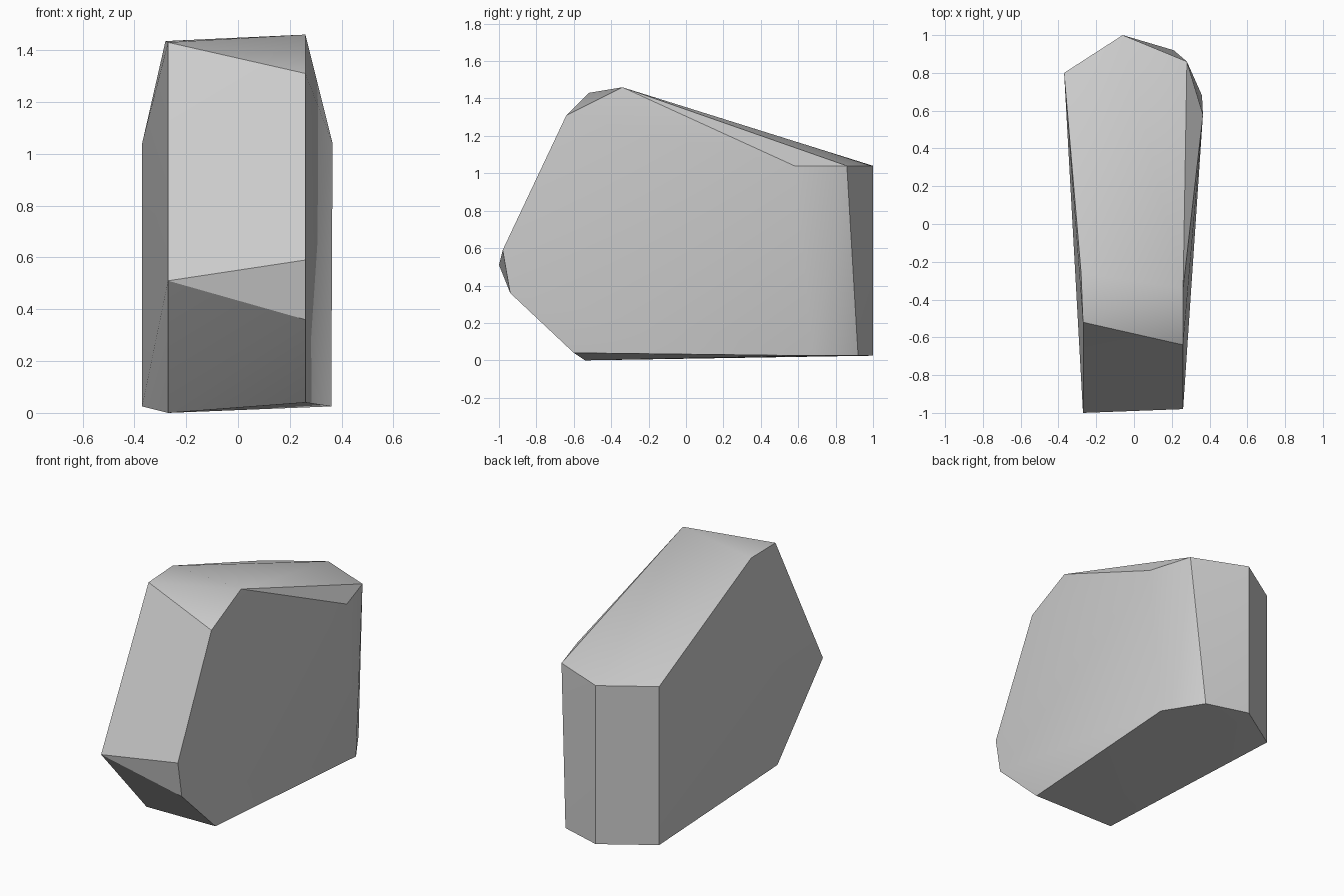
import bpy
import bmesh
import math

cube = bpy.data.objects.get("Cube")
if cube:
    bpy.data.objects.remove(cube, do_unlink=True)

# Plain stone material
stone = bpy.data.materials.new("stone_grey")
stone.use_nodes = True
grey = (0.6, 0.6, 0.6, 1.0)
stone.diffuse_color = grey
bsdf = next(n for n in stone.node_tree.nodes if n.type == "BSDF_PRINCIPLED")
bsdf.inputs["Base Color"].default_value = grey
bsdf.inputs["Roughness"].default_value = 0.9


def flank(x, outline):
    """Corners of one side of the slab, from (y, z) pairs."""
    return [(x, y, z) for y, z in outline]


def rim(z, outline):
    """Corners of the upright back end at one height, from (x, y) pairs."""
    return [(x, y, z) for x, y in outline]


# Front half: chipped outlines of the two flanks
corners = flank(0.26, [(-0.6, 0.04), (-0.94, 0.36), (-0.98, 0.59),
                       (-0.64, 1.31), (-0.34, 1.46)])
corners += flank(-0.27, [(-0.54, 0), (-1, 0.51), (-0.52, 1.43)])
corners += flank(-0.28, [(-0.26, 1.435)])

# Back half: upper and lower rims
back_left = [(-0.37, 0.8), (-0.06, 1)]
corners += rim(1.04, back_left + [(0.28, 0.86), (0.365, 0.58)])
corners += rim(0.025, back_left + [(0.21, 0.92), (0.36, 0.68)])

# Wrap the corners into one faceted rock
bm = bmesh.new()
for co in corners:
    bm.verts.new(co)
bmesh.ops.convex_hull(bm, input=bm.verts[:])
bmesh.ops.dissolve_limit(bm, angle_limit=math.radians(1),
                         verts=bm.verts[:], edges=bm.edges[:])
bmesh.ops.recalc_face_normals(bm, faces=bm.faces[:])

mesh = bpy.data.meshes.new("rock")
bm.to_mesh(mesh)
bm.free()
mesh.materials.append(stone)
rock = bpy.data.objects.new("rock", mesh)
bpy.context.collection.objects.link(rock)

# Crisp ridges, soft shading across the shallow ones
bpy.ops.object.select_all(action="DESELECT")
rock.select_set(True)
bpy.context.view_layer.objects.active = rock
bpy.ops.object.shade_smooth_by_angle(angle=math.radians(30))
